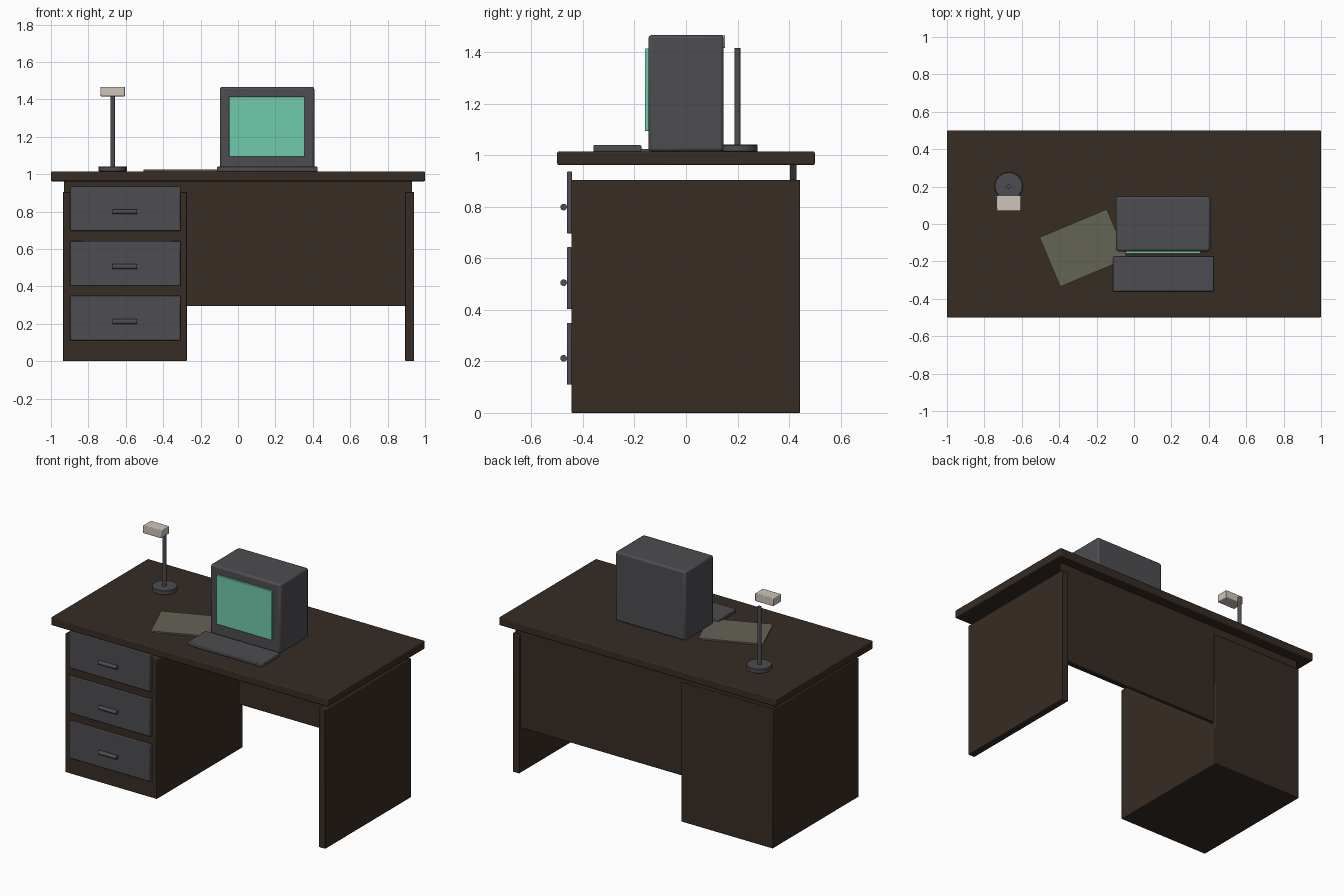
import bpy, math
from mathutils import Vector

if "Cube" in bpy.data.objects:
    bpy.data.objects.remove(bpy.data.objects["Cube"])


def material(name, rgb):
    m = bpy.data.materials.new(name)
    m.diffuse_color = (*rgb, 1)
    m.use_nodes = True
    m.node_tree.nodes["Principled BSDF"].inputs["Base Color"].default_value = m.diffuse_color
    return m


WOOD = material("dark wood", (0.037, 0.025, 0.017))
GREY = material("charcoal grey", (0.075, 0.073, 0.082))
SCREEN = material("screen green", (0.16, 0.60, 0.42))
PAPER = material("paper olive", (0.13, 0.125, 0.092))
SHADE = material("lamp cream", (0.62, 0.56, 0.49))


def finish(ob, name, mat, bevel, segments=2):
    ob.name = name
    ob.data.materials.append(mat)
    if bevel:
        mod = ob.modifiers.new("soft edges", 'BEVEL')
        mod.width = bevel
        mod.segments = segments
        mod.limit_method = 'ANGLE'
    bpy.ops.object.shade_smooth_by_angle(angle=math.radians(25))
    return ob


def box(name, mat, x, y, z, bevel=0.004, turn=0):
    """Box from its (min, max) ranges on each axis."""
    lo, hi = Vector((x[0], y[0], z[0])), Vector((x[1], y[1], z[1]))
    bpy.ops.mesh.primitive_cube_add(size=1, location=(lo + hi) / 2)
    ob = bpy.context.object
    for v in ob.data.vertices:
        v.co *= hi - lo
    ob.rotation_euler.z = turn
    return finish(ob, name, mat, bevel)


def cylinder(name, mat, centre, radius, depth, sides, bevel=0, rot=(0, 0, 0)):
    bpy.ops.mesh.primitive_cylinder_add(vertices=sides, radius=radius, depth=depth,
                                        location=centre, rotation=rot)
    return finish(bpy.context.object, name, mat, bevel, 1)


# Desk body
box("desktop", WOOD, (-1, 1), (-0.5, 0.5), (0.962, 1.015), 0.006)
box("drawer_cabinet", WOOD, (-0.936, -0.274), (-0.445, 0.443), (0, 0.905))
box("side_panel", WOOD, (0.894, 0.942), (-0.445, 0.443), (0, 0.905))
box("back_panel", WOOD, (-0.93, 0.93), (0.404, 0.43), (0.294, 0.964))

# Drawers with bar handles
for i in range(3):
    z = 0.11 + i * 0.2935
    box(f"drawer_front_{i + 1}", GREY, (-0.897, -0.308), (-0.463, -0.443), (z, z + 0.24))
    cylinder(f"drawer_handle_{i + 1}", GREY, (-0.605, -0.475, z + 0.102), 0.013, 0.13, 12,
             rot=(0, math.pi / 2, 0))

# Computer
box("monitor", GREY, (-0.097, 0.408), (-0.146, 0.146), (1.015, 1.467), 0.012)
box("screen", SCREEN, (-0.047, 0.356), (-0.159, -0.144), (1.094, 1.415), 0.003)
box("keyboard", GREY, (-0.112, 0.426), (-0.36, -0.173), (1.014, 1.04), 0.005)

# Sheet of paper, turned on the desk
box("paper_sheet", PAPER, (-0.465, -0.075), (-0.271, 0.015), (1.014, 1.024), 0,
    math.radians(22.7))

# Desk lamp
cylinder("lamp_base", GREY, (-0.67, 0.202, 1.028), 0.076, 0.028, 16, 0.003)
cylinder("lamp_pole", GREY, (-0.67, 0.2, 1.226), 0.0125, 0.38, 12)
box("lamp_head", SHADE, (-0.736, -0.604), (0.07, 0.152), (1.416, 1.467))
